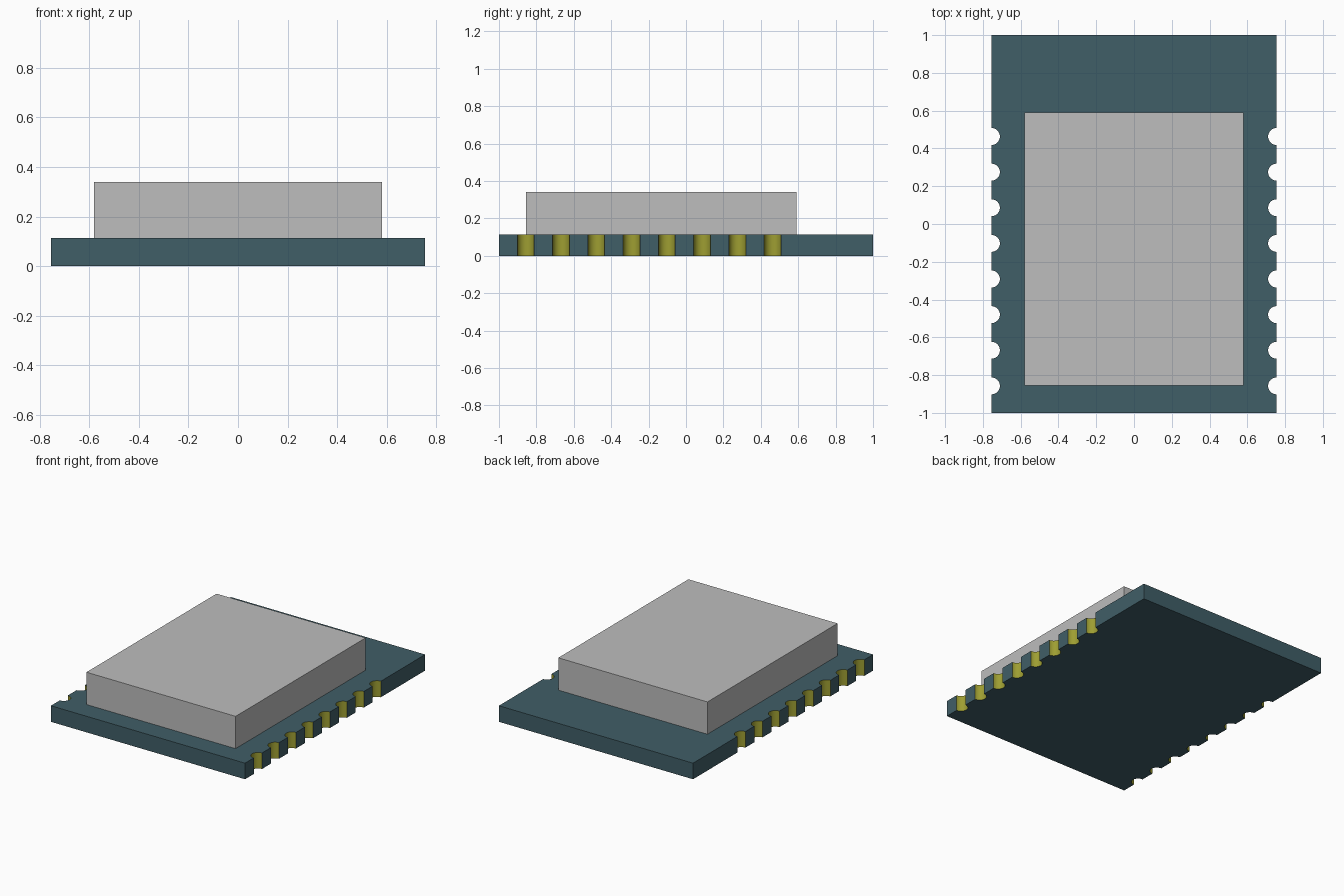
import bpy, bmesh, math

cube = bpy.data.objects.get("Cube")
if cube:
    bpy.data.objects.remove(cube, do_unlink=True)

HALF_W, HALF_L, BOARD_H = 0.755, 1.0, 0.113
NOTCH_R, PITCH, FIRST_Y, COUNT, SEGS = 0.045, 0.1886, -0.857, 8, 16


def material(name, rgb):
    m = bpy.data.materials.new(name)
    m.use_nodes = True
    m.diffuse_color = (*rgb, 1)
    bsdf = m.node_tree.nodes["Principled BSDF"]
    bsdf.inputs["Base Color"].default_value = (*rgb, 1)
    return m


def make_object(name, bm, mats):
    bmesh.ops.recalc_face_normals(bm, faces=bm.faces)
    mesh = bpy.data.meshes.new(name)
    bm.to_mesh(mesh)
    bm.free()
    for m in mats:
        mesh.materials.append(m)
    ob = bpy.data.objects.new(name, mesh)
    bpy.context.collection.objects.link(ob)
    return ob


teal = material("dark teal", (0.051, 0.112, 0.136))
gold = material("gold contact", (0.34, 0.34, 0.032))
grey = material("metal grey", (0.51, 0.51, 0.51))

# Board outline: right edge going up with semicircular notches, then its half turn mirror
edge = [(HALF_W, -HALF_L)]
for i in range(COUNT):
    cy = FIRST_Y + i * PITCH
    for k in range(SEGS + 1):
        a = math.pi * k / SEGS
        edge.append((HALF_W - NOTCH_R * math.sin(a), cy - NOTCH_R * math.cos(a)))
edge.append((HALF_W, HALF_L))
outline = edge + [(-x, y) for x, y in reversed(edge)]

# Board: extruded outline, with gold smooth walls inside the notches
bm = bmesh.new()
base = bm.faces.new([bm.verts.new((x, y, 0)) for x, y in outline])
top = bmesh.ops.extrude_face_region(bm, geom=[base], use_keep_orig=True)["geom"]
bmesh.ops.translate(bm, vec=(0, 0, BOARD_H),
                    verts=[g for g in top if isinstance(g, bmesh.types.BMVert)])
bm.normal_update()
for f in bm.faces:
    c = f.calc_center_median()
    if abs(f.normal.z) < 0.5 and abs(c.x) < HALF_W - 1e-4 and abs(c.y) < HALF_L - 1e-4:
        f.material_index = 1
board = make_object("circuit_board", bm, [teal, gold])

# Shield can on top of the board
bm = bmesh.new()
bmesh.ops.create_cube(bm, size=1)
for v in bm.verts:
    v.co = (v.co.x * 1.16, v.co.y * 1.445 - 0.1325, BOARD_H + (v.co.z + 0.5) * 0.227)
make_object("shield_can", bm, [grey])

bpy.ops.object.select_all(action="DESELECT")
board.select_set(True)
bpy.context.view_layer.objects.active = board
bpy.ops.object.shade_smooth_by_angle(angle=math.radians(30))
